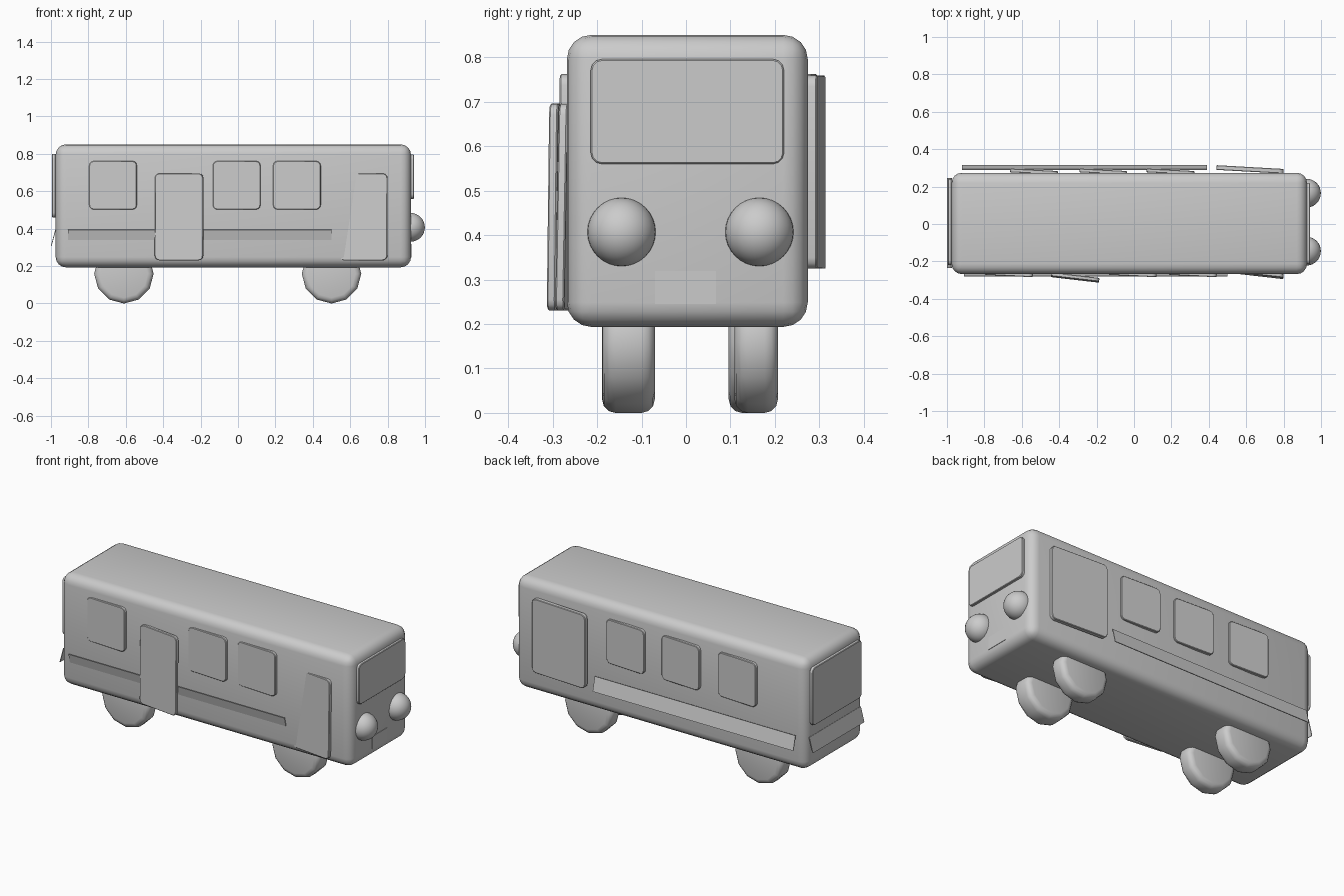
import bpy, bmesh, math
from mathutils import Matrix

if "Cube" in bpy.data.objects:
    bpy.data.objects.remove(bpy.data.objects["Cube"])

def finish(bm, name, loc, rot=(0, 0, 0), angle=40):
    me = bpy.data.meshes.new(name)
    bm.to_mesh(me)
    bm.free()
    ob = bpy.data.objects.new(name, me)
    bpy.context.collection.objects.link(ob)
    ob.location = loc
    ob.rotation_euler = [math.radians(a) for a in rot]
    bpy.ops.object.select_all(action='DESELECT')
    ob.select_set(True)
    bpy.context.view_layer.objects.active = ob
    bpy.ops.object.shade_smooth_by_angle(angle=math.radians(angle))
    return ob

def panel(name, loc, w, h, t=0.02, rz=0, rx=0, r=0.025):
    """Thin slab in the XZ plane with rounded corners and softened rims."""
    bm = bmesh.new()
    bmesh.ops.create_cube(bm, size=1, matrix=Matrix.Diagonal((w, t, h, 1)))
    if r:
        corners = [e for e in bm.edges
                   if abs(e.verts[0].co.y - e.verts[1].co.y) > t / 2]
        bmesh.ops.bevel(bm, geom=corners, offset=r, segments=3, profile=0.5, affect='EDGES')
        rims = [e for e in bm.edges
                if abs(e.verts[0].co.y - e.verts[1].co.y) < t / 2]
        bmesh.ops.bevel(bm, geom=rims, offset=0.003, segments=1, affect='EDGES')
    return finish(bm, name, loc, (rx, 0, rz))

# Body shell
bm = bmesh.new()
bmesh.ops.create_cube(bm, size=1, matrix=Matrix.Diagonal((1.9, 0.542, 0.657, 1)))
bmesh.ops.bevel(bm, geom=bm.edges[:], offset=0.055, segments=4, profile=0.5, affect='EDGES')
finish(bm, "body", (-0.025, 0.003, 0.522))

# Side windows
for i, x in enumerate((-0.668, -0.007, 0.315)):
    panel(f"front_side_window_{i}", (x, -0.268, 0.632), 0.255, 0.26, rz=-3)
for i, x in enumerate((-0.535, -0.165, 0.195)):
    panel(f"back_side_window_{i}", (x, 0.28, 0.632), 0.255, 0.26, rz=-3)

# Doors, slightly ajar
panel("middle_door", (-0.315, -0.286, 0.463), 0.26, 0.465, rz=-6.6, rx=-0.7)
panel("front_door", (0.67, -0.266, 0.463), 0.26, 0.465, rz=-6.5, rx=-1)
panel("back_door", (0.62, 0.292, 0.542), 0.36, 0.435, t=0.025, rz=-3.2)

# Windscreen, rear window and plate
panel("windscreen", (0.93, 0.003, 0.678), 0.435, 0.236, rz=90)
panel("rear_window", (-0.985, 0.01, 0.63), 0.46, 0.34, rz=90)
panel("plate", (0.924, -0.001, 0.282), 0.137, 0.074, t=0.006, rz=90, r=0)

# Tilted trim strips
panel("front_strip", (-0.205, -0.269, 0.353), 1.41, 0.085, t=0.004, rx=14, r=0)
panel("back_strip", (-0.265, 0.302, 0.366), 1.31, 0.085, t=0.004, rx=14, r=0)
panel("rear_strip", (-0.987, 0.005, 0.35), 0.48, 0.09, t=0.004, rz=90, rx=15, r=0)

# Headlights
for side, y in (("left", -0.145), ("right", 0.165)):
    bm = bmesh.new()
    bmesh.ops.create_uvsphere(bm, u_segments=32, v_segments=16, radius=0.077)
    finish(bm, side + "_headlight", (0.922, y, 0.407), angle=60)

# Twelve-sided wheels with rounded shoulders
for name, x, y, w in (("front_left", 0.5, -0.129, 0.118), ("front_right", 0.5, 0.158, 0.098),
                      ("rear_left", -0.61, -0.14, 0.098), ("rear_right", -0.61, 0.15, 0.108)):
    bm = bmesh.new()
    bmesh.ops.create_cone(bm, cap_ends=True, segments=12, radius1=0.159, radius2=0.159,
                          depth=w, matrix=Matrix.Rotation(math.pi / 2, 4, 'X'))
    rims = [e for e in bm.edges if abs(e.verts[0].co.y - e.verts[1].co.y) < w / 2]
    bmesh.ops.bevel(bm, geom=rims, offset=0.03, segments=3, profile=0.5, affect='EDGES')
    finish(bm, name + "_wheel", (x, y, 0.159))
